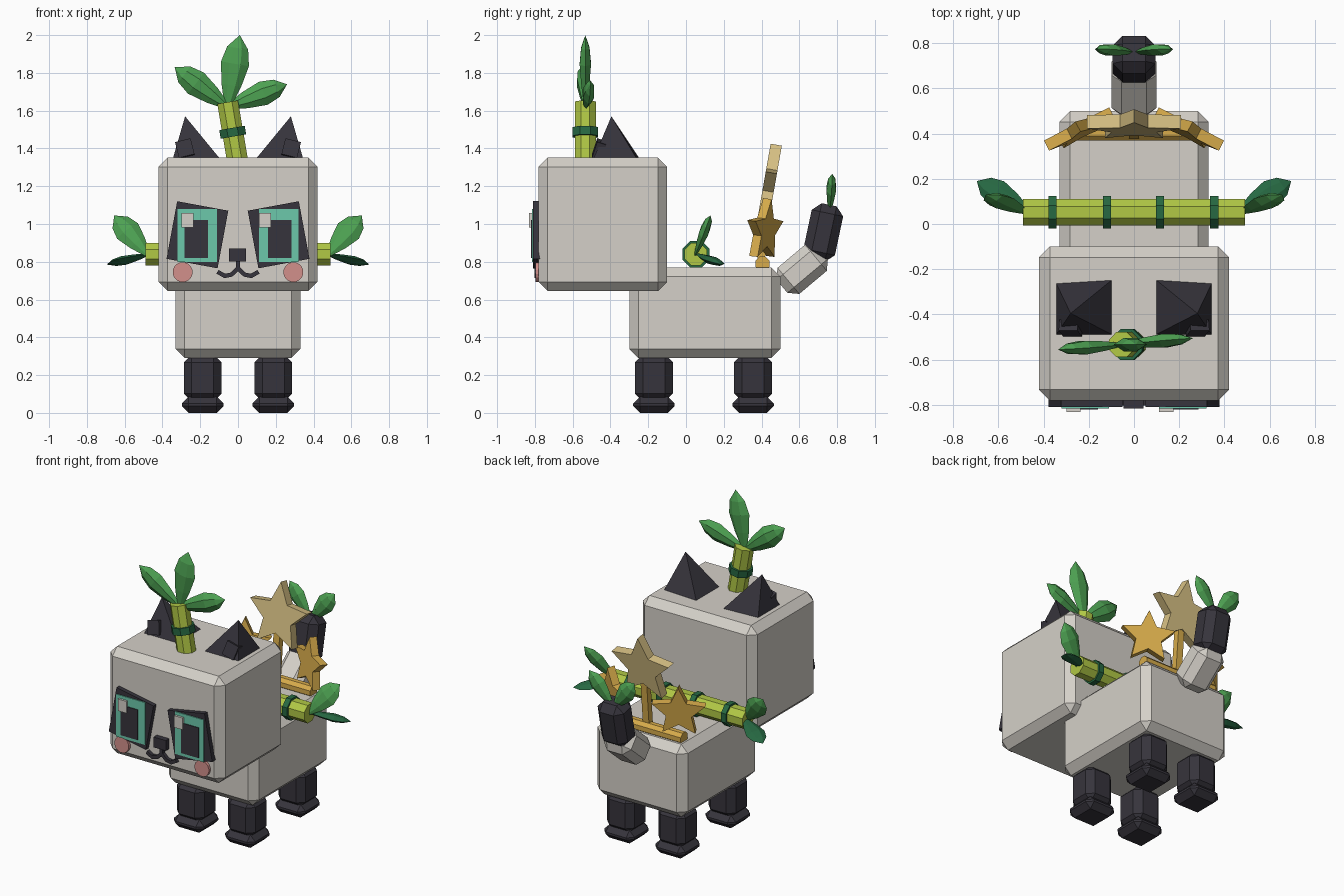
import bpy, bmesh, math
from mathutils import Vector, Matrix, Euler

if "Cube" in bpy.data.objects:
    bpy.data.objects.remove(bpy.data.objects["Cube"])


def material(name, r, g, b):
    m = bpy.data.materials.new(name)
    m.use_nodes = True
    m.diffuse_color = (r, g, b, 1)
    m.node_tree.nodes["Principled BSDF"].inputs["Base Color"].default_value = (r, g, b, 1)
    return m


FUR = material("warm grey fur", 0.66, 0.63, 0.58)
DARK = material("charcoal", 0.037, 0.034, 0.045)
TEAL = material("teal", 0.15, 0.58, 0.41)
PINK = material("blush pink", 0.65, 0.28, 0.26)
BAMBOO = material("bamboo green", 0.44, 0.58, 0.06)
LEAF = material("leaf green", 0.075, 0.36, 0.085)
RING = material("dark green", 0.02, 0.14, 0.055)
GOLD = material("gold", 0.68, 0.41, 0.07)
PALE = material("pale gold", 0.68, 0.53, 0.23)


def finish(name, bm, mat, matrix=Matrix()):
    bmesh.ops.recalc_face_normals(bm, faces=bm.faces)
    mesh = bpy.data.meshes.new(name)
    bm.to_mesh(mesh)
    bm.free()
    mesh.materials.append(mat)
    ob = bpy.data.objects.new(name, mesh)
    ob.matrix_world = matrix
    bpy.context.collection.objects.link(ob)
    return ob


def place(loc, rot):
    return Matrix.Translation(loc) @ Euler([math.radians(a) for a in rot]).to_matrix().to_4x4()


def box(name, mat, loc, size, bevel=0, rot=(0, 0, 0)):
    bm = bmesh.new()
    bmesh.ops.create_cube(bm, size=1)
    bmesh.ops.scale(bm, vec=size, verts=bm.verts)
    if bevel:
        bmesh.ops.bevel(bm, geom=bm.edges[:], offset=bevel, segments=1, affect='EDGES')
    return finish(name, bm, mat, place(loc, rot))


def tube(name, mat, start, end, radius, sides=8):
    start, end = Vector(start), Vector(end)
    axis = end - start
    bm = bmesh.new()
    bmesh.ops.create_cone(bm, cap_ends=True, segments=sides, radius1=radius,
                          radius2=radius, depth=axis.length,
                          matrix=Matrix.Rotation(math.pi / sides, 4, 'Z'))
    turn = axis.to_track_quat('Z', 'Y').to_matrix().to_4x4()
    return finish(name, bm, mat, Matrix.Translation((start + end) / 2) @ turn)


def star(name, mat, loc, rot, radius, depth):
    # Flat five-pointed star standing upright, extruded along y
    bm = bmesh.new()
    ring = []
    for i in range(10):
        r = radius if i % 2 == 0 else radius * 0.48
        a = math.pi / 2 + i * math.pi / 5
        ring.append(bm.verts.new((r * math.cos(a), -depth / 2, r * math.sin(a))))
    face = bm.faces.new(ring)
    ext = bmesh.ops.extrude_face_region(bm, geom=[face])
    moved = [v for v in ext["geom"] if isinstance(v, bmesh.types.BMVert)]
    bmesh.ops.translate(bm, vec=(0, depth, 0), verts=moved)
    return finish(name, bm, mat, place(loc, rot))


def leaf(name, mat, base, tip, facing, width, thick=0.03):
    # Faceted blade: six-sided sections swelling towards the tip
    base, tip = Vector(base), Vector(tip)
    axis = tip - base
    side = axis.cross(Vector(facing)).normalized()
    normal = side.cross(axis).normalized()
    bm = bmesh.new()
    rings = []
    for t, w in ((0, 0.22), (0.3, 0.7), (0.6, 1), (0.82, 0.75)):
        ring = []
        for u, v in ((1, 0), (0.4, 1), (-0.4, 1), (-1, 0), (-0.4, -1), (0.4, -1)):
            ring.append(bm.verts.new(base + axis * t + side * u * w * width / 2
                                     + normal * v * w * thick))
        rings.append(ring)
    point = bm.verts.new(tip)
    bm.faces.new(rings[0])
    for i in range(6):
        j = (i + 1) % 6
        for a, b in zip(rings, rings[1:]):
            bm.faces.new((a[i], a[j], b[j], b[i]))
        bm.faces.new((rings[-1][i], rings[-1][j], point))
    return finish(name, bm, mat)


def pyramid(name, mat, base, apex):
    bm = bmesh.new()
    low = [bm.verts.new(p) for p in base]
    top = bm.verts.new(apex)
    bm.faces.new(low)
    for i in range(4):
        bm.faces.new((low[i], low[(i + 1) % 4], top))
    return finish(name, bm, mat)


# Head, body and tail
box("head", FUR, (0, -0.44, 0.998), (0.84, 0.68, 0.706), 0.048)
box("body", FUR, (0, 0.1, 0.53), (0.66, 0.8, 0.48), 0.048)
box("tail_base", FUR, (0, 0.615, 0.76), (0.2, 0.28, 0.18), 0.045, (40, 0, 0))
box("tail_tip", DARK, (0, 0.727, 0.955), (0.19, 0.17, 0.3), 0.045, (-12, 0, 0))

for s, side in ((1, "left"), (-1, "right")):
    # Legs and feet
    for y, end in ((-0.17, "front"), (0.355, "back")):
        box(f"{end}_{side}_leg", DARK, (s * 0.187, y, 0.185), (0.2, 0.2, 0.25), 0.042)
        box(f"{end}_{side}_foot", DARK, (s * 0.187, y, 0.043), (0.22, 0.22, 0.086), 0.036)

    # Ears
    corners = ((0.095, -0.49), (0.345, -0.49), (0.345, -0.26), (0.095, -0.245))
    pyramid(f"{side}_ear", DARK, [(s * x, y, 1.345) for x, y in corners],
            (s * 0.28, -0.395, 1.57))
    box(f"{side}_inner_ear", DARK, (s * 0.28, -0.46, 1.395), (0.085, 0.05, 0.09), 0,
        (-18, s * 14, 0))

    # Eyes and cheeks
    box(f"{side}_eye_patch", DARK, (s * 0.215, -0.79, 0.943), (0.275, 0.04, 0.31), 0,
        (0, -s * 10.5, 0))
    box(f"{side}_iris", TEAL, (s * 0.215, -0.812, 0.94), (0.21, 0.008, 0.28))
    box(f"{side}_pupil", DARK, (s * 0.222, -0.817, 0.92), (0.125, 0.008, 0.2))
    box(f"{side}_eye_glint", FUR, (s * 0.205 - 0.062, -0.822, 1.02), (0.063, 0.016, 0.078))
    tube(f"{side}_cheek", PINK, (s * 0.293, -0.77, 0.745), (s * 0.293, -0.798, 0.745),
         0.053, 16)

    # Mouth strokes
    path = ((0, 0.765), (0.035, 0.732), (0.07, 0.725), (0.105, 0.745))
    for (x0, z0), (x1, z1) in zip(path, path[1:]):
        angle = math.degrees(math.atan2(z1 - z0, x1 - x0))
        length = math.hypot(x1 - x0, z1 - z0) + 0.008
        box(f"{side}_mouth", DARK, (s * (x0 + x1) / 2, -0.787, (z0 + z1) / 2),
            (length, 0.03, 0.022), 0, (0, -s * angle, 0))

    # Leaves at the ends of the carried cane
    leaf(f"{side}_upper_leaf", LEAF, (s * 0.48, 0.05, 0.84), (s * 0.655, 0.13, 1.045),
         (0, -1, 0.35), 0.14, 0.025)
    leaf(f"{side}_lower_leaf", RING, (s * 0.47, 0.06, 0.84), (s * 0.695, 0.19, 0.785),
         (0, 0.15, 1), 0.12, 0.02)

    # Side stars
    star(f"{side}_star", GOLD, (s * 0.24, 0.415, 0.965), (-6, 0, -s * 27), 0.17, 0.05)

    # Tail leaves
    leaf(f"{side}_tail_leaf", LEAF, (s * 0.01, 0.76, 1.07), (s * 0.165, 0.775, 1.265),
         (0, 1, 0), 0.12, 0.025)

# Nose
box("nose", DARK, (-0.002, -0.79, 0.835), (0.09, 0.05, 0.068))
box("nose_line", DARK, (0, -0.787, 0.785), (0.022, 0.03, 0.05))

# Cane carried across the back
tube("carried_cane", BAMBOO, (-0.49, 0.052, 0.84), (0.49, 0.052, 0.84), 0.064)
for x in (-0.36, -0.12, 0.115, 0.355):
    tube("cane_ring", RING, (x - 0.018, 0.052, 0.84), (x + 0.018, 0.052, 0.84), 0.077)

# Sprout on the head
foot, crown = Vector((0, -0.533, 1.32)), Vector((-0.055, -0.533, 1.645))
tube("sprout_stem", BAMBOO, foot, crown, 0.06)
tube("sprout_ring", RING, foot.lerp(crown, 0.44), foot.lerp(crown, 0.58), 0.074)
for tip, width in (((0.01, -0.533, 2.0), 0.15), ((-0.335, -0.555, 1.83), 0.14),
                   ((0.26, -0.505, 1.74), 0.13)):
    leaf("sprout_leaf", LEAF, (-0.055, -0.533, 1.62), tip, (0, -1, 0), width)

# Star ornament on the rump
star("centre_star", PALE, (0, 0.44, 1.205), (-10, 0, 0), 0.218, 0.06)
tube("ornament_bar", GOLD, (-0.27, 0.405, 0.79), (0.27, 0.405, 0.79), 0.04)
box("ornament_post", GOLD, (0, 0.41, 0.95), (0.045, 0.04, 0.34), 0, (-5, 0, 0))
